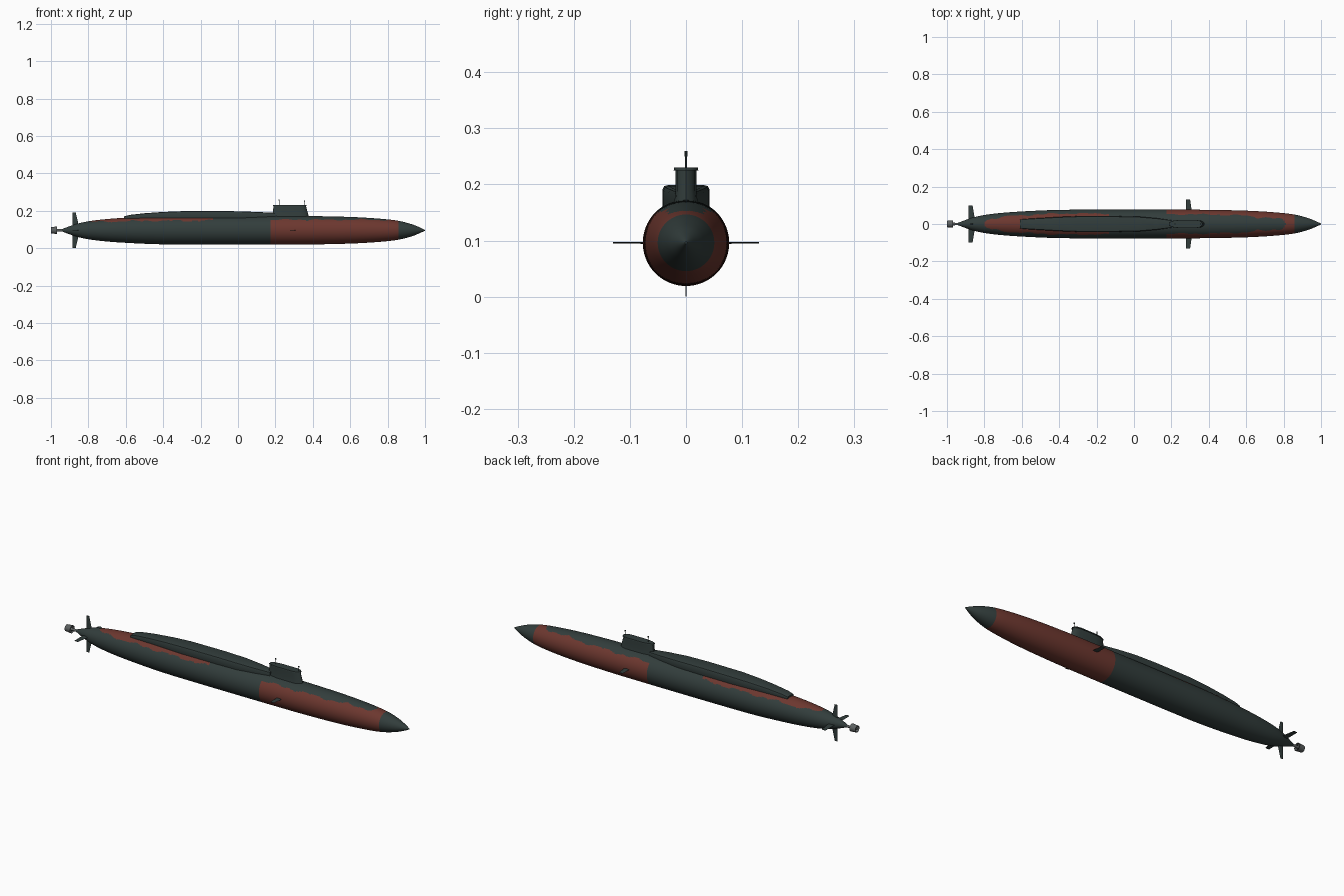
import bpy, bmesh, math
from mathutils import Vector

cube = bpy.data.objects.get("Cube")
if cube:
    bpy.data.objects.remove(cube, do_unlink=True)

AXIS_Z = 0.096  # height of the hull centreline


def material(name, rgb):
    m = bpy.data.materials.new(name)
    m.use_nodes = True
    colour = (*rgb, 1)
    m.diffuse_color = colour
    m.node_tree.nodes["Principled BSDF"].inputs["Base Color"].default_value = colour
    return m


dark = material("dark green grey", (0.032, 0.047, 0.045))
red = material("red brown", (0.15, 0.038, 0.028))
grey = material("propulsor grey", (0.11, 0.12, 0.12))


def loft(name, rings, mats, closed=False, angle=35):
    """Skin a list of equal-sized point rings; cap the ends unless closed."""
    bm = bmesh.new()
    loops = [[bm.verts.new(p) for p in ring] for ring in rings]
    n = len(loops[0])
    pairs = list(zip(loops, loops[1:]))
    if closed:
        pairs.append((loops[-1], loops[0]))
    else:
        bm.faces.new(loops[0])
        bm.faces.new(loops[-1])
    for a, b in pairs:
        for i in range(n):
            j = (i + 1) % n
            bm.faces.new((a[i], a[j], b[j], b[i]))
    bmesh.ops.recalc_face_normals(bm, faces=bm.faces)
    mesh = bpy.data.meshes.new(name)
    bm.to_mesh(mesh)
    bm.free()
    for m in mats:
        mesh.materials.append(m)
    obj = bpy.data.objects.new(name, mesh)
    bpy.context.collection.objects.link(obj)
    bpy.ops.object.select_all(action='DESELECT')
    obj.select_set(True)
    bpy.context.view_layer.objects.active = obj
    bpy.ops.object.shade_smooth_by_angle(angle=math.radians(angle))
    return obj


def circle_x(x, r, n):
    return [(x, r * math.cos(2 * math.pi * i / n), AXIS_Z + r * math.sin(2 * math.pi * i / n))
            for i in range(n)]


def smooth_curve(points, x):
    """Cubic interpolation through (x, value) points."""
    k = max(i for i in range(len(points) - 1) if points[i][0] <= x or i == 0)

    def slope(i):
        a, b = points[max(i - 1, 0)], points[min(i + 1, len(points) - 1)]
        return (b[1] - a[1]) / (b[0] - a[0])
    (x0, y0), (x1, y1) = points[k], points[k + 1]
    h = x1 - x0
    t = (x - x0) / h
    return ((2 * t**3 - 3 * t**2 + 1) * y0 + (t**3 - 2 * t**2 + t) * h * slope(k)
            + (3 * t**2 - 2 * t**3) * y1 + (t**3 - t**2) * h * slope(k + 1))


# Hull: turned body with painted panels
hull_profile = [(-0.95, 0.003), (-0.87, 0.032), (-0.8, 0.048), (-0.7, 0.06), (-0.6, 0.067),
                (-0.45, 0.074), (-0.3, 0.0765), (0.3, 0.0765), (0.5, 0.074), (0.65, 0.069),
                (0.78, 0.06), (0.86, 0.05), (0.93, 0.032), (0.975, 0.014), (1.0, 0.002)]
STEPS = 260
stations = [-0.95 + 1.95 * i / STEPS for i in range(STEPS + 1)]
hull = loft("hull", [circle_x(x, smooth_curve(hull_profile, x), 112) for x in stations],
            [dark, red])


def is_red(c):
    wave = 0.003 * math.sin(31 * c.x) + 0.002 * math.sin(77 * c.x + 1)
    if 0.175 < c.x < 0.855:
        return c.z < 0.152 + wave
    if -0.8 < c.x < -0.13:
        return c.z > 0.147 + 0.02 * min(c.x + 0.45, 0) + wave
    return False


for face in hull.data.polygons:
    if is_red(face.center):
        face.material_index = 1

# Raised deck casing behind the sail: (x, half width, top height)
casing = [(-0.61, 0.024, 0.17), (-0.58, 0.027, 0.178), (-0.5, 0.032, 0.187), (-0.4, 0.038, 0.194),
          (-0.3, 0.042, 0.198), (-0.1, 0.042, 0.199), (0.02, 0.04, 0.197), (0.12, 0.031, 0.193),
          (0.2, 0.02, 0.189)]


def casing_ring(x, w, top):
    half = [(w * 0.9, 0.15), (w, 0.162), (w, top - 0.008), (w * 0.93, top - 0.002), (w * 0.75, top)]
    return [(x, y, z) for y, z in half] + [(x, -y, z) for y, z in reversed(half)]


loft("deck_casing", [casing_ring(*c) for c in casing], [dark], angle=40)


# Sail with a rounded nose and tapered tail
def sail_ring(z, back, front, w):
    length = front - back
    side = [(0, 0.35), (0.12, 0.8), (0.3, 1), (0.8, 1), (0.9, 0.85), (0.97, 0.5)]
    pts = [(back + u * length, v * w, z) for u, v in side] + [(front, 0, z)]
    return pts + [(x, -y, z) for x, y, z in reversed(pts[:-1])]


loft("sail", [sail_ring(0.155, 0.183, 0.38, 0.022), sail_ring(0.175, 0.184, 0.377, 0.02),
              sail_ring(0.19, 0.186, 0.373, 0.0185), sail_ring(0.226, 0.19, 0.363, 0.0185)], [dark])
loft("sail_cap", [sail_ring(0.225, 0.186, 0.368, 0.022), sail_ring(0.23, 0.188, 0.366, 0.021)], [dark])


# Masts
def post(name, x, r, z0, z1):
    rings = [[(x + r * math.cos(a * math.pi / 4), r * math.sin(a * math.pi / 4), z)
              for a in range(8)] for z in (z0, z1)]
    return loft(name, rings, [dark])


for name, x, top in (("rear", 0.22, 0.26), ("front", 0.355, 0.256)):
    post(name + "_mast", x, 0.0016, 0.22, top)
    post(name + "_mast_head", x, 0.003, top - 0.006, top)


# Control fins: thin tapered blades from the centreline outward
def fin(name, direction, root, tip, reach, thick, start=0.02):
    d = Vector(direction)
    across = d.cross(Vector((1, 0, 0)))
    rings = []
    for dist, (x0, x1), t in ((start, root, thick), (reach, tip, thick * 0.5)):
        shape = [(0, 0), (0.3, 0.5), (0.7, 0.5), (1, 0), (0.7, -0.5), (0.3, -0.5)]
        rings.append([Vector((x0 + u * (x1 - x0), 0, AXIS_Z)) + d * dist + across * v * t
                      for u, v in shape])
    return loft(name, rings, [dark])


for side, s in (("left", 1), ("right", -1)):
    fin(side + "_bow_plane", (0, s, 0), (0.278, 0.31), (0.279, 0.3), 0.13, 0.004, 0.06)
    fin(side + "_stern_plane", (0, s, 0), (-0.885, -0.85), (-0.885, -0.863), 0.1, 0.005)
for name, s in (("upper", 1), ("lower", -1)):
    fin(name + "_rudder", (0, 0, s), (-0.885, -0.85), (-0.885, -0.868), 0.096, 0.004)

# Propulsor: open duct, shaft with hub, and blades
loft("propulsor_duct", [circle_x(-1, 0.017, 24), circle_x(-0.967, 0.02, 24),
                        circle_x(-0.967, 0.018, 24), circle_x(-1, 0.015, 24)], [grey], closed=True)
loft("propulsor_shaft", [circle_x(-0.998, 0.003, 12), circle_x(-0.985, 0.007, 12),
                         circle_x(-0.968, 0.007, 12), circle_x(-0.935, 0.006, 12)], [grey])
BLADES = 9
for i in range(BLADES):
    a = 2 * math.pi * i / BLADES
    out = Vector((0, math.cos(a), math.sin(a)))
    turn = Vector((0, -math.sin(a), math.cos(a)))
    centre = Vector((-0.98, 0, AXIS_Z))
    rings = []
    for r in (0.005, 0.0165):
        rings.append([centre + out * r + turn * v + Vector((u, 0, 0))
                      for u, v in ((-0.006, -0.005), (-0.005, -0.005), (0.006, 0.005), (0.005, 0.005))])
    loft("propulsor_blade_%d" % (i + 1), rings, [grey])
